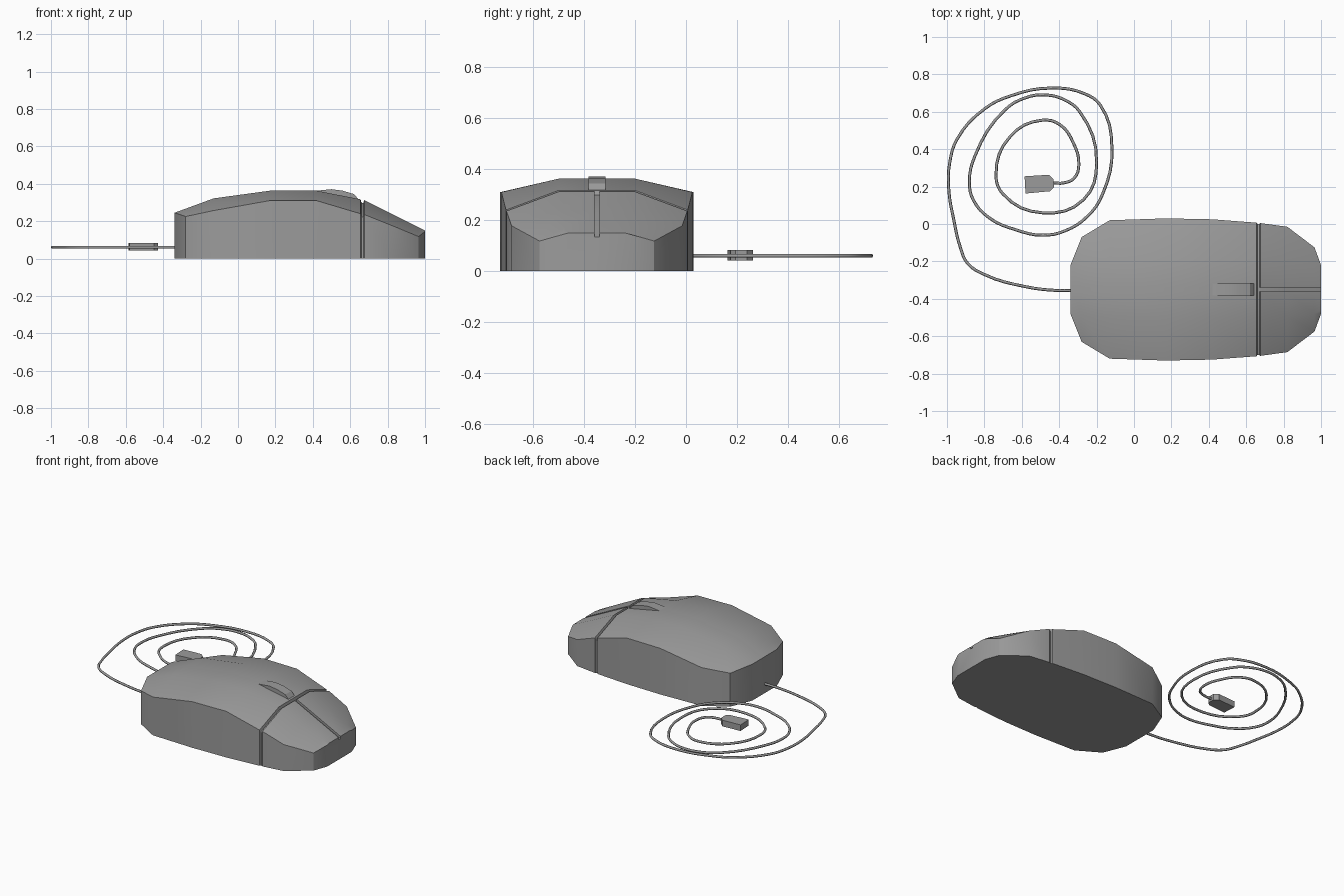
import bpy
import bmesh
import math

cube = bpy.data.objects.get("Cube")
if cube:
    bpy.data.objects.remove(cube, do_unlink=True)

MID_Y = -0.35      # centre line of the mouse
SLOT = 0.01        # half width of the slot between the buttons
DEPTH = 0.016      # depth of the slot and of the seam

grey = bpy.data.materials.new("plain grey")
grey.use_nodes = True
grey.diffuse_color = (0.33, 0.33, 0.33, 1)
grey.node_tree.nodes["Principled BSDF"].inputs["Base Color"].default_value = grey.diffuse_color


def finish(name, bm):
    """Turn a bmesh into a shaded grey object."""
    bmesh.ops.remove_doubles(bm, verts=bm.verts, dist=0.0005)
    bmesh.ops.recalc_face_normals(bm, faces=bm.faces)
    mesh = bpy.data.meshes.new(name)
    bm.to_mesh(mesh)
    bm.free()
    mesh.materials.append(grey)
    obj = bpy.data.objects.new(name, mesh)
    bpy.context.collection.objects.link(obj)
    bpy.ops.object.select_all(action="DESELECT")
    obj.select_set(True)
    bpy.context.view_layer.objects.active = obj
    bpy.ops.object.shade_smooth_by_angle(angle=math.radians(30))
    return obj


def loft(name, rings):
    """Skin closed rings of equal length and cap both ends."""
    bm = bmesh.new()
    loops = [[bm.verts.new(p) for p in ring] for ring in rings]
    count = len(loops[0])
    for a, b in zip(loops, loops[1:]):
        for i in range(count):
            j = (i + 1) % count
            bm.faces.new((a[i], a[j], b[j], b[i]))
    bm.faces.new(loops[0])
    bm.faces.new(loops[-1])
    return finish(name, bm)


def section(x, width, rim, crown, top, slot=0):
    """Cross-section of the body: side wall, sloped shoulder, flat crown, slot."""
    half = [(width, 0), (width, rim), (crown, top), (SLOT, top), (SLOT, top - slot)]
    left = [(x, MID_Y + y, z) for y, z in half]
    right = [(x, MID_Y - y, z) for y, z in reversed(half)]
    return left + right


# Body with a seam across the top and a slot between the two buttons
body = [
    section(-0.34, 0.13, 0.245, 0.13, 0.245),
    section(-0.28, 0.28, 0.225, 0.14, 0.267),
    section(-0.13, 0.37, 0.257, 0.15, 0.322),
    section(0.17, 0.38, 0.31, 0.15, 0.363),
    section(0.42, 0.375, 0.31, 0.15, 0.363),
    section(0.655, 0.357, 0.24, 0.15, 0.317),
    section(0.66, 0.35, 0.24 - DEPTH, 0.15, 0.315 - DEPTH),
    section(0.67, 0.35, 0.238 - DEPTH, 0.15, 0.313 - DEPTH),
    section(0.675, 0.355, 0.236, 0.15, 0.312, DEPTH),
    section(0.82, 0.335, 0.178, 0.145, 0.24, DEPTH),
    section(0.965, 0.225, 0.118, 0.13, 0.168, DEPTH),
    section(1.0, 0.13, 0.145, 0.11, 0.15, DEPTH),
]
loft("mouse_body", body)

# Scroll wheel housing on the centre line
ridge = [(0.42, 0.34), (0.42, 0.363), (0.5, 0.371), (0.56, 0.363),
         (0.62, 0.345), (0.655, 0.305), (0.655, 0.28)]
loft("scroll_wheel", [[(x, MID_Y + side, z) for x, z in ridge] for side in (-0.033, 0.033)])

# Plug at the cable end
plug = [(-0.585, 0.255), (-0.455, 0.263), (-0.43, 0.24),
        (-0.428, 0.195), (-0.45, 0.175), (-0.58, 0.163)]
loft("cable_plug", [[(x, y, z) for x, y in plug] for z in (0.042, 0.083)])

# Coiled cable from the body to the plug
path = [(-0.32, -0.355), (-0.42, -0.355), (-0.58, -0.335), (-0.8, -0.27),
        (-0.89, -0.21), (-0.93, -0.12), (-0.963, 0.02), (-0.99, 0.18),
        (-0.985, 0.33), (-0.945, 0.455), (-0.8, 0.615), (-0.66, 0.685),
        (-0.44, 0.727), (-0.26, 0.695), (-0.18, 0.635), (-0.118, 0.41),
        (-0.17, 0.155), (-0.25, 0.04), (-0.37, -0.037), (-0.49, -0.06),
        (-0.635, -0.03), (-0.77, 0.03), (-0.86, 0.13), (-0.88, 0.225),
        (-0.85, 0.365), (-0.69, 0.61), (-0.58, 0.675), (-0.47, 0.69),
        (-0.37, 0.663), (-0.29, 0.6), (-0.2, 0.33), (-0.27, 0.13),
        (-0.49, 0.06), (-0.7, 0.16), (-0.738, 0.26), (-0.66, 0.47),
        (-0.49, 0.555), (-0.395, 0.53), (-0.325, 0.435), (-0.295, 0.315),
        (-0.32, 0.245), (-0.375, 0.22), (-0.44, 0.22)]
curve = bpy.data.curves.new("cable", "CURVE")
curve.dimensions = "3D"
curve.resolution_u = 4
curve.bevel_depth = 0.008
curve.bevel_resolution = 1
curve.use_fill_caps = True
spline = curve.splines.new("BEZIER")
spline.bezier_points.add(len(path) - 1)
for point, (x, y) in zip(spline.bezier_points, path):
    point.co = (x, y, 0.06)
    point.handle_left_type = point.handle_right_type = "AUTO"
curve.materials.append(grey)
bpy.context.collection.objects.link(bpy.data.objects.new("cable", curve))
